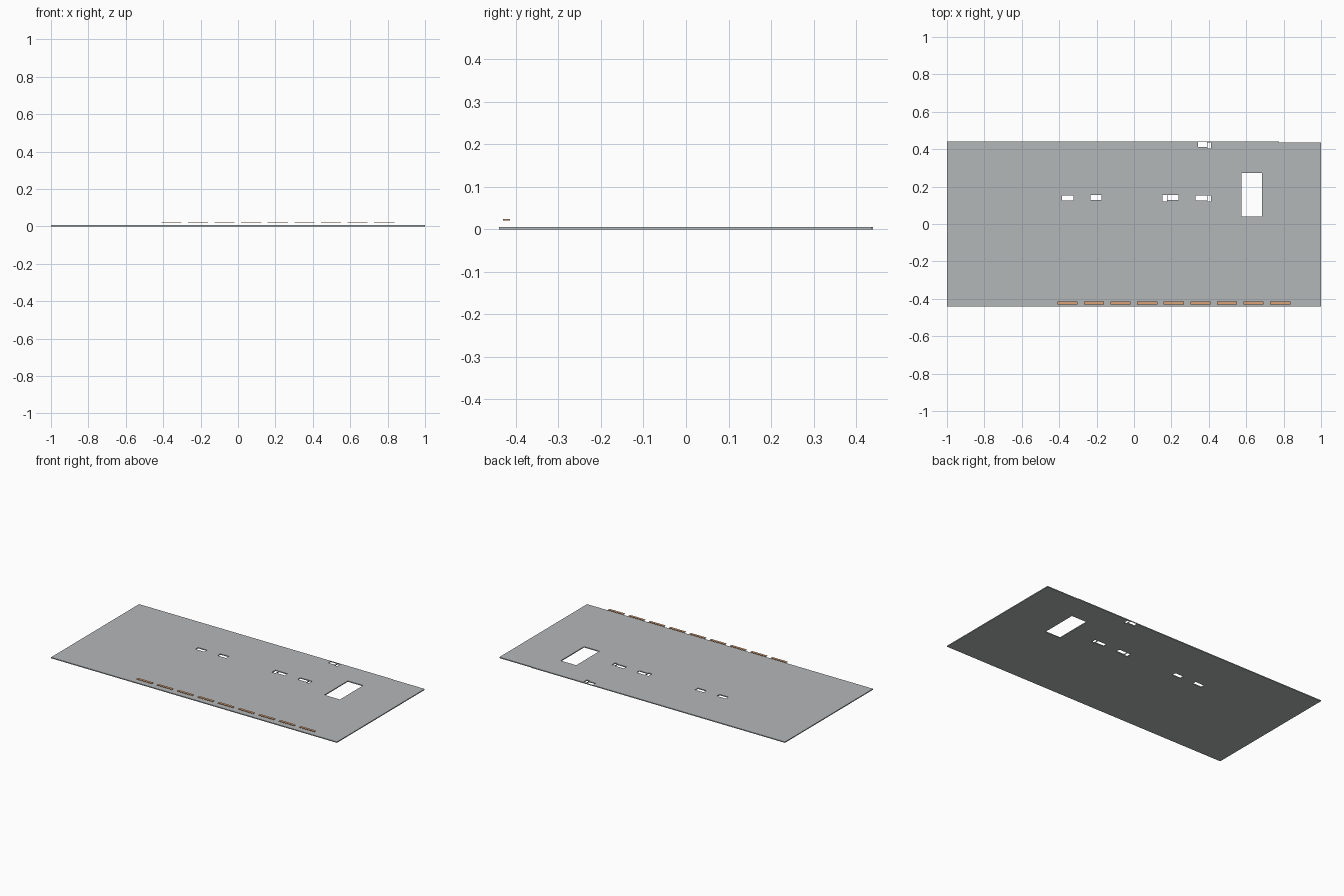
import bpy, bmesh

if "Cube" in bpy.data.objects:
    bpy.data.objects.remove(bpy.data.objects["Cube"])

def material(name, rgb):
    m = bpy.data.materials.new(name)
    m.diffuse_color = (*rgb, 1)
    m.use_nodes = True
    m.node_tree.nodes["Principled BSDF"].inputs["Base Color"].default_value = m.diffuse_color
    return m

grey = material("light grey", (0.455, 0.475, 0.48))
tan = material("tan", (0.72, 0.36, 0.18))

def finish(bm, name, mat):
    me = bpy.data.meshes.new(name)
    bm.to_mesh(me)
    bm.free()
    me.materials.append(mat)
    ob = bpy.data.objects.new(name, me)
    bpy.context.collection.objects.link(ob)
    return ob

# Openings through the slab, and the shallow step in its back edge: x0, x1, y0, y1
openings = [
    (0.576, 0.684, 0.041, 0.274),
    (-0.386, -0.323, 0.126, 0.153),
    (-0.232, -0.173, 0.127, 0.156),
    (0.153, 0.177, 0.121, 0.156),
    (0.179, 0.237, 0.127, 0.156),
    (0.329, 0.391, 0.126, 0.153),
    (0.393, 0.412, 0.120, 0.153),
    (0.343, 0.391, 0.411, 0.438),
    (0.393, 0.412, 0.403, 0.436),
    (0.775, 1.000, 0.437, 0.440),
]
THICK = 0.006

# Slab: keep the grid cells outside the openings, then give them thickness
xs = sorted({-1.0, 1.0, *(v for o in openings for v in o[:2])})
ys = sorted({-0.44, 0.44, *(v for o in openings for v in o[2:])})
bm = bmesh.new()
grid = [[bm.verts.new((x, y, 0)) for y in ys] for x in xs]
for i in range(len(xs) - 1):
    for j in range(len(ys) - 1):
        cx, cy = (xs[i] + xs[i + 1]) / 2, (ys[j] + ys[j + 1]) / 2
        if not any(a < cx < b and c < cy < d for a, b, c, d in openings):
            bm.faces.new((grid[i][j], grid[i + 1][j], grid[i + 1][j + 1], grid[i][j + 1]))
bmesh.ops.delete(bm, geom=[v for v in bm.verts if not v.link_faces], context='VERTS')
top = bmesh.ops.extrude_face_region(bm, geom=bm.faces[:], use_keep_orig=True)
bmesh.ops.translate(bm, vec=(0, 0, THICK),
                    verts=[g for g in top["geom"] if isinstance(g, bmesh.types.BMVert)])
bmesh.ops.recalc_face_normals(bm, faces=bm.faces[:])
finish(bm, "floor_slab", grey)

# Row of nine thin plates hovering along the front edge
for k in range(9):
    bm = bmesh.new()
    bmesh.ops.create_cube(bm, size=1)
    bmesh.ops.scale(bm, vec=(0.108, 0.016, 0.003), verts=bm.verts[:])
    bmesh.ops.translate(bm, vec=(-0.356 + k * 0.1422, -0.422, 0.0225), verts=bm.verts[:])
    finish(bm, f"front_plate_{k + 1}", tan)
